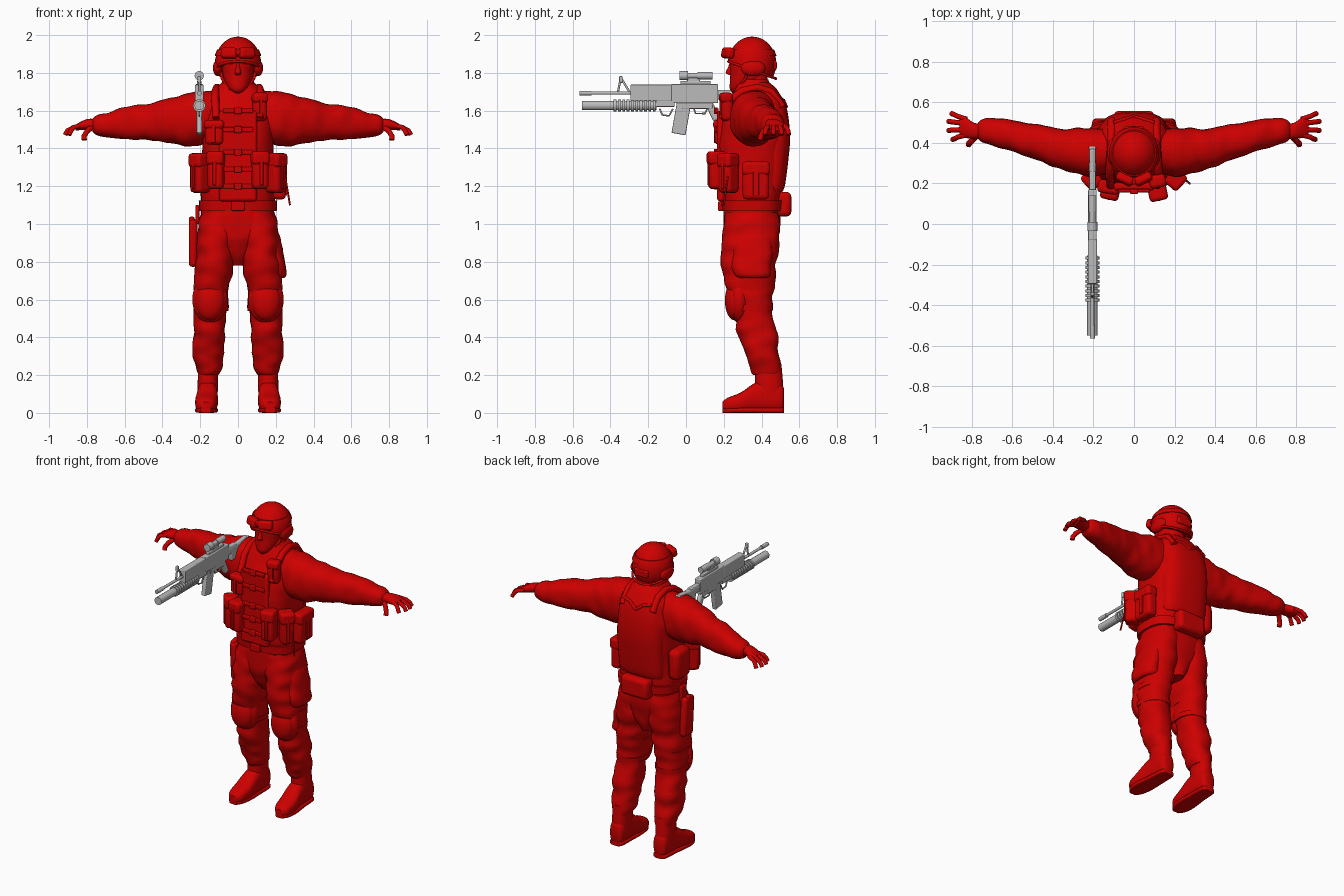
import bpy, bmesh, math
from mathutils import Vector, Matrix, noise

default_cube = bpy.data.objects.get("Cube")
if default_cube:
    bpy.data.objects.remove(default_cube, do_unlink=True)


def make_material(name, colour):
    material = bpy.data.materials.new(name)
    material.use_nodes = True
    material.diffuse_color = colour
    material.node_tree.nodes["Principled BSDF"].inputs["Base Color"].default_value = colour
    return material


RED = make_material("uniform red", (.61, 0, 0, 1))
GREY = make_material("gun grey", (.5, .5, .5, 1))
AXES = {"X": (0, 1, 2), "Y": (1, 0, 2), "Z": (2, 0, 1)}
SIDES = (("right", -1), ("left", 1))


def finish(name, bm, material=RED, bevel=0, angle=40):
    bmesh.ops.recalc_face_normals(bm, faces=bm.faces)
    mesh = bpy.data.meshes.new(name)
    bm.to_mesh(mesh)
    bm.free()
    obj = bpy.data.objects.new(name, mesh)
    bpy.context.collection.objects.link(obj)
    mesh.materials.append(material)
    if bevel:
        modifier = obj.modifiers.new("rounded edges", "BEVEL")
        modifier.width, modifier.segments = bevel, 3
    bpy.ops.object.select_all(action="DESELECT")
    obj.select_set(True)
    bpy.context.view_layer.objects.active = obj
    bpy.ops.object.shade_smooth_by_angle(angle=math.radians(angle))
    return obj


def spline(a, b, c, d, t):
    return (b * 2 + (c - a) * t + (a * 2 - b * 5 + c * 4 - d) * t * t
            + (b * 3 - a - c * 3 + d) * t ** 3) / 2


def loft(name, axis, rows, side=1, power=2.3, steps=4, count=28, wrinkle=0):
    """Skin smoothed rows of (position, centre, centre, radius, radius)."""
    rows = [Vector(r) for r in rows]
    padded = [rows[0]] + rows + [rows[-1]]
    path = [spline(*padded[i:i + 4], k / steps) for i in range(len(rows) - 1) for k in range(steps)]
    path.append(rows[-1])
    bm, rings = bmesh.new(), []
    for t, u, v, ru, rv in path:
        ring = []
        for k in range(count):
            a = math.tau * k / count
            c, s = math.cos(a), math.sin(a)
            p = Vector()
            p[AXES[axis][0]] = t
            p[AXES[axis][1]] = u + ru * math.copysign(abs(c) ** (2 / power), c)
            p[AXES[axis][2]] = v + rv * math.copysign(abs(s) ** (2 / power), s)
            if wrinkle:
                centre = Vector(p)
                centre[AXES[axis][1]], centre[AXES[axis][2]] = u, v
                stretch = Vector((9, 9, 9))
                stretch[AXES[axis][0]] = 16
                p += (p - centre).normalized() * wrinkle * noise.noise(p * stretch)
            p.x *= side
            ring.append(bm.verts.new(p))
        rings.append(ring)
    for low, high in zip(rings, rings[1:]):
        for k in range(count):
            j = (k + 1) % count
            bm.faces.new((low[k], low[j], high[j], high[k]))
    bm.faces.new(rings[0])
    bm.faces.new(rings[-1])
    return finish(name, bm)


def box(name, centre, size, turn=(0, 0, 0), bevel=.012, material=RED):
    bm = bmesh.new()
    bmesh.ops.create_cube(bm, size=1, matrix=Matrix.Diagonal((*size, 1)))
    obj = finish(name, bm, material, bevel)
    obj.location = centre
    obj.rotation_euler = [math.radians(a) for a in turn]
    return obj


def ball(name, centre, radii, cuts=()):
    """Ellipsoid, optionally trimmed by (point, outward normal) planes."""
    bm = bmesh.new()
    bmesh.ops.create_uvsphere(bm, u_segments=32, v_segments=20, radius=1,
                              matrix=Matrix.Translation(centre) @ Matrix.Diagonal((*radii, 1)))
    for point, normal in cuts:
        cut = bmesh.ops.bisect_plane(bm, geom=bm.verts[:] + bm.edges[:] + bm.faces[:],
                                     plane_co=point, plane_no=normal, clear_outer=True)
        edges = [e for e in cut["geom_cut"] if isinstance(e, bmesh.types.BMEdge)]
        bmesh.ops.contextual_create(bm, geom=edges)
    return finish(name, bm)


def tube(name, points, radius, material=RED, closed=False):
    curve = bpy.data.curves.new(name, "CURVE")
    curve.dimensions, curve.bevel_depth = "3D", radius
    curve.bevel_resolution, curve.use_fill_caps = 3, True
    line = curve.splines.new("POLY")
    line.points.add(len(points) - 1)
    for target, p in zip(line.points, points):
        target.co = (*p, 1)
    line.use_cyclic_u = closed
    obj = bpy.data.objects.new(name, curve)
    bpy.context.collection.objects.link(obj)
    curve.materials.append(material)
    bpy.ops.object.select_all(action="DESELECT")
    obj.select_set(True)
    bpy.context.view_layer.objects.active = obj
    bpy.ops.object.convert(target="MESH")
    bpy.ops.object.shade_smooth_by_angle(angle=math.radians(40))


def pouch(name, centre, size, turn=0):
    """Rounded bag with an overhanging flap and a closing strap."""
    around = Matrix.Rotation(math.radians(turn), 3, "Z")
    w, d, h = size
    place = lambda x, y, z: Vector(centre) + around @ Vector((x, y, z))
    box(name, centre, size, (0, 0, turn), .022)
    box(name + "_flap", place(0, -.004, h * .32), (w + .008, d + .004, h * .36), (0, 0, turn), .018)
    box(name + "_strap", place(0, -d / 2, -.01), (w * .22, .014, h * .7), (0, 0, turn), .004)


# Torso, vest and pelvis
loft("vest", "Z", [(1.06, 0, .35, .19, .145), (1.16, 0, .35, .195, .155), (1.3, 0, .35, .188, .168),
                   (1.45, 0, .355, .19, .185), (1.56, 0, .365, .185, .175), (1.65, 0, .375, .165, .145),
                   (1.71, 0, .37, .125, .11), (1.75, 0, .355, .085, .085)], power=2.8, wrinkle=.008)
loft("pelvis", "Z", [(.78, 0, .36, .04, .09), (.86, 0, .35, .09, .125), (.96, 0, .345, .185, .147),
                     (1.1, 0, .35, .19, .15)], power=2.6, wrinkle=.01)
loft("belt", "Z", [(1.07, 0, .35, .205, .16), (1.125, 0, .35, .208, .165)], power=2.8)
loft("collar", "Z", [(1.68, 0, .36, .105, .11), (1.74, 0, .355, .088, .09), (1.765, 0, .355, .08, .08)])
loft("back_panel", "Z", [(1.17, 0, .44, .15, .07), (1.21, 0, .44, .16, .085), (1.35, 0, .44, .165, .103),
                         (1.46, 0, .44, .165, .111), (1.58, 0, .44, .155, .1), (1.66, 0, .44, .125, .075),
                         (1.69, 0, .43, .1, .05)], power=3)
box("front_panel", (0, .185, 1.36), (.2, .04, .48), bevel=.015)
for z in (1.2, 1.29, 1.38, 1.5, 1.6):
    box("front_webbing", (0, .164, z), (.16, .016, .025), bevel=.005)
    box("front_buckle", (0, .158, z), (.04, .02, .036), bevel=.005)
box("belt_buckle", (0, .182, 1.095), (.07, .025, .05), bevel=.006)
box("rear_belt_pouch", (0, .515, 1.105), (.2, .085, .13), bevel=.025)

# Pouches on the vest
pouch("right_front_pouch", (-.115, .17, 1.285), (.085, .09, .2), -12)
pouch("left_front_pouch", (.115, .165, 1.285), (.085, .09, .2), 12)
pouch("chest_radio_pouch", (-.125, .185, 1.485), (.1, .06, .13), -10)
pouch("chest_left_pouch", (.115, .215, 1.62), (.075, .06, .15), 12)
pouch("left_side_pouch", (.218, .37, 1.23), (.14, .07, .2), 90)
box("right_side_pouch", (-.212, .375, 1.265), (.085, .15, .2), bevel=.035)
for label, s in SIDES:
    pouch(label + "_corner_pouch", (s * .2, .225, 1.27), (.085, .09, .21), s * 48)
    tube(label + "_shoulder_strap", [(s * x, y, z) for x, y, z in (
        (.115, .19, 1.56), (.12, .24, 1.66), (.118, .30, 1.705), (.112, .38, 1.722),
        (.11, .45, 1.7), (.11, .51, 1.62))], .021)
    tube(label + "_back_collar_seam", [(s * .1, .5, 1.66), (s * .05, .515, 1.655), (0, .53, 1.62)], .01)
tube("radio_aerial", [(.23, .25, 1.36), (.25, .22, 1.25), (.275, .2, 1.1)], .005)

# Arms and hands
for label, s in SIDES:
    loft(label + "_sleeve", "X", [(.08, .37, 1.59, .1, .12), (.2, .355, 1.56, .12, .142),
         (.3, .362, 1.55, .11, .13), (.4, .38, 1.545, .097, .11), (.5, .408, 1.54, .086, .096),
         (.6, .435, 1.535, .08, .086), (.7, .455, 1.525, .067, .062), (.75, .457, 1.522, .056, .05),
         (.77, .458, 1.522, .04, .037)], s, steps=6, wrinkle=.01)
    loft(label + "_palm", "X", [(.74, .455, 1.525, .034, .029), (.79, .46, 1.528, .04, .029),
         (.83, .475, 1.52, .05, .023), (.86, .48, 1.51, .042, .015)], s)
    for finger, y, reach in (("index", .44, .895), ("middle", .467, .915), ("ring", .494, .915), ("little", .517, .9)):
        spread = (y - .475) * .55
        tube(f"{label}_{finger}_finger", [(s * .825, y, 1.522), (s * .87, y + spread * .6, 1.512),
             (s * (reach - .012), y + spread, 1.495), (s * reach, y + spread * 1.2, 1.472)], .0125)
    tube(label + "_thumb", [(s * .77, .44, 1.515), (s * .8, .41, 1.49), (s * .815, .397, 1.465),
                            (s * .815, .392, 1.445)], .0145)

# Legs, knee pads and boots
for label, s in SIDES:
    loft(label + "_trouser_leg", "Z", [(.2, .155, .43, .056, .07), (.225, .155, .425, .066, .082),
         (.3, .158, .405, .076, .093), (.4, .155, .385, .085, .1), (.5, .148, .362, .082, .1),
         (.6, .145, .345, .088, .115), (.7, .135, .335, .098, .135), (.8, .122, .335, .102, .145),
         (.9, .115, .34, .105, .15), (1.0, .105, .345, .105, .15), (1.06, .095, .35, .1, .14)],
         s, steps=5, wrinkle=.015)
    ball(label + "_knee_pad", (s * .148, .258, .595), (.078, .052, .105))
    ball(label + "_knee_pad_rim", (s * .148, .285, .6), (.094, .06, .125))
    for z in (.54, .65):
        loft(label + "_knee_strap", "Z", [(z, .143, .348, .092, .111), (z + .03, .142, .345, .095, .116)], s)
    loft(label + "_boot_shaft", "Z", [(.06, .16, .44, .05, .075), (.15, .16, .44, .054, .074),
                                     (.26, .157, .435, .05, .07)], s)
    loft(label + "_boot_foot", "Y", [(.192, .17, .035, .025, .022), (.22, .17, .042, .05, .038),
         (.29, .167, .055, .06, .053), (.37, .162, .083, .055, .078), (.45, .16, .09, .052, .086),
         (.505, .16, .08, .045, .072), (.52, .16, .075, .025, .05)], s, power=2.6)
    loft(label + "_boot_sole", "Y", [(.192, .17, .014, .028, .014), (.23, .17, .014, .052, .014),
         (.3, .167, .014, .06, .014), (.4, .162, .014, .053, .014), (.5, .16, .014, .047, .014),
         (.52, .16, .014, .03, .014)], s, power=4)
loft("left_cargo_pocket", "Z", [(.715, .195, .35, .05, .08), (.74, .2, .35, .06, .1), (.82, .192, .35, .056, .105),
                                (.92, .175, .35, .05, .1), (.97, .165, .35, .04, .09)], wrinkle=.012)
box("holster", (-.238, .33, .9), (.045, .1, .25), (4, 0, 0), .018)
box("holster_grip", (-.245, .32, 1.0), (.03, .06, .07), (15, 0, 0), .01)
box("holster_hanger", (-.215, .34, 1.05), (.02, .06, .1), bevel=.006)

# Head and face
loft("neck", "Z", [(1.66, 0, .365, .075, .075), (1.8, 0, .36, .065, .07)])
loft("head", "Z", [(1.695, 0, .275, .022, .03), (1.715, 0, .29, .048, .058), (1.75, 0, .315, .07, .083),
                   (1.8, 0, .335, .082, .1), (1.85, 0, .34, .086, .105), (1.92, 0, .345, .08, .1)], power=2.1)
loft("nose", "Z", [(1.79, 0, .236, .014, .012), (1.803, 0, .23, .016, .02), (1.83, 0, .237, .01, .014),
                   (1.855, 0, .24, .008, .01)])
ball("lips", (0, .247, 1.765), (.026, .013, .009))
ball("chin", (0, .254, 1.715), (.024, .018, .016))
for label, s in SIDES:
    ball(label + "_brow", (s * .035, .247, 1.856), (.032, .013, .01))
    tube(label + "_chin_strap", [(s * .098, .33, 1.83), (s * .084, .315, 1.77), (s * .05, .275, 1.718),
                                 (0, .25, 1.698)], .008)

# Helmet and goggles
shell, slant = Vector((0, .35, 1.85)), Vector((0, -.34, -.94))
ball("helmet", shell, (.122, .128, .142), [((0, .35, 1.815), slant)])
tube("helmet_rim", [(.121 * math.cos(a), .35 + .126 * math.sin(a), 1.815 - .0456 * math.sin(a))
                    for a in [math.tau * k / 32 for k in range(32)]], .007, closed=True)
ball("goggle_strap", shell, (.128, .134, .146), [((0, 0, 1.925), (0, 0, 1)), ((0, 0, 1.89), (0, 0, -1))])
box("helmet_rear_pad", (0, .468, 1.84), (.1, .025, .05), bevel=.01)
box("goggle_bridge", (0, .212, 1.91), (.05, .035, .035), bevel=.01)
for label, s in SIDES:
    ball(label + "_ear_cover", (s * .107, .355, 1.825), (.026, .065, .042))
    box(label + "_goggle_lens", (s * .046, .222, 1.905), (.09, .045, .058), (-12, 0, s * 26), .016)


# Rifle with under-barrel launcher
def gun_box(name, y, z, width, length, height, tilt=0, bevel=.005):
    box(name, (-.205, y, z), (width, length, height), (tilt, 0, 0), bevel, GREY)


def gun_rod(name, start, end, z, radius, rise=0):
    tube(name, [(-.205, start, z), (-.205, end, z + rise)], radius, GREY)


gun_rod("barrel", -.565, -.25, 1.693, .009)
gun_rod("muzzle_brake", -.565, -.5, 1.693, .013)
gun_rod("launcher_tube", -.55, -.155, 1.627, .026)
for k in range(10):
    gun_rod("launcher_rib", -.383 + k * .023, -.368 + k * .023, 1.627, .034)
gun_box("hand_guard", -.185, 1.695, .045, .22, .085)
gun_box("launcher_mount", -.11, 1.65, .04, .1, .06)
gun_rod("sight_front_leg", -.36, -.345, 1.7, .006, .075)
gun_rod("sight_rear_leg", -.3, -.345, 1.7, .006, .075)
gun_box("front_sight_post", -.345, 1.765, .018, .018, .035)
gun_box("receiver", .045, 1.69, .042, .25, .1)
gun_box("lower_receiver", .06, 1.635, .036, .16, .05)
gun_box("magazine", -.025, 1.56, .028, .075, .17, -10)
gun_box("pistol_grip", .14, 1.6, .03, .04, .11, 25, .01)
tube("trigger_guard", [(-.205, y, z) for y, z in ((.04, 1.62), (.05, 1.585), (.1, 1.585), (.115, 1.615))], .005, GREY)
tube("launcher_trigger_guard", [(-.205, y, z) for y, z in (
    (-.14, 1.61), (-.125, 1.578), (-.09, 1.572), (-.07, 1.61))], .005, GREY)
gun_box("scope_rail", .05, 1.747, .025, .16, .022)
gun_box("scope_mount", .04, 1.765, .02, .07, .03)
gun_rod("scope_body", -.02, .13, 1.785, .016)
gun_rod("scope_front_lens", -.035, .01, 1.785, .025)
gun_rod("scope_eyepiece", .06, .14, 1.785, .02)
gun_rod("stock_tube", .15, .3, 1.69, .018)
gun_box("stock_neck", .21, 1.685, .03, .1, .05)
gun_box("stock_body", .29, 1.66, .03, .17, .09, 6, .008)
gun_box("butt_plate", .375, 1.645, .034, .016, .13)
